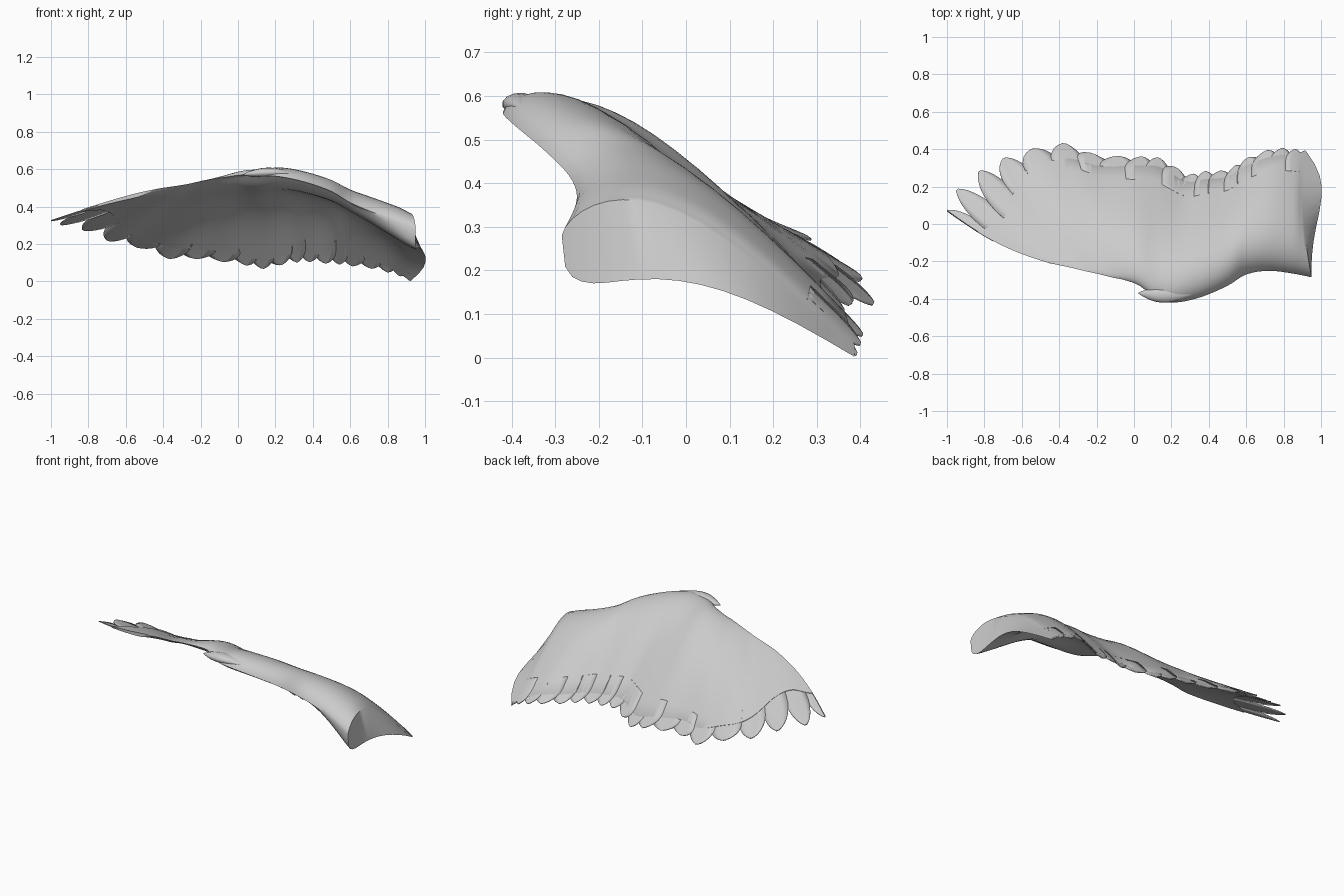
import bpy
import bmesh
from math import sin, cos, pi, radians
from mathutils import Vector

cube = bpy.data.objects.get("Cube")
if cube:
    bpy.data.objects.remove(cube, do_unlink=True)

grey = bpy.data.materials.new("feather grey")
grey.use_nodes = True
GREY = (0.6, 0.6, 0.6, 1)
grey.diffuse_color = GREY
grey.node_tree.nodes["Principled BSDF"].inputs["Base Color"].default_value = GREY

# Leading-edge points and the matching feather tips, wing tip to shoulder
LEAD = [(-.45, -.21, .49), (-.4, -.22, .5), (-.33, -.235, .51), (-.27, -.25, .52),
        (-.2, -.265, .535), (-.12, -.285, .55), (-.05, -.3, .56), (.03, -.33, .57),
        (.12, -.4, .565), (.22, -.42, .56), (.36, -.39, .53), (.5, -.33, .48),
        (.6, -.27, .42), (.72, -.25, .37), (.85, -.265, .32), (.95, -.285, .28)]
TRAIL = [(-1, .07, .33), (-.95, .18, .31), (-.83, .28, .28), (-.7, .35, .225),
         (-.55, .4, .19), (-.38, .43, .13), (-.2, .37, .125), (0, .36, .1),
         (.14, .35, .075), (.28, .27, .105), (.38, .28, .11), (.5, .29, .1),
         (.6, .35, .09), (.74, .4, .07), (.85, .4, .04), (.92, .39, .01)]
LAST = len(LEAD) - 1


def smooth(v, a, b):
    t = min(1, max(0, (v - a) / (b - a)))
    return t * t * (3 - 2 * t)


def along(points, u):
    """Catmull-Rom point on a list of stations."""
    i = min(LAST - 1, max(0, int(u)))
    t = u - i
    a, b, c, d = (Vector(points[min(LAST, max(0, i + k))]) for k in (-1, 0, 1, 2))
    return b + (c - a) * t / 2 + (2 * a - 5 * b + 4 * c - d) * t * t / 2 \
        + (3 * b - a - 3 * c + d) * t ** 3 / 2


def skin(u, s, lower=False):
    """Point on the wing: u runs along the span, s from leading to trailing edge."""
    p = along(LEAD, u).lerp(along(TRAIL, u), s)
    p.y -= .035 * sin(pi * s) * (1 - smooth(u, 0, 4))
    p.z += (.01 + .15 * smooth(u, 2.5, 9.5)) * sin(pi * s ** .7)
    root = smooth(u, 11.5, LAST)
    end = smooth(u, LAST - 1, LAST)
    if lower:
        thick = .012 + .09 * smooth(u, 3, 9) + .075 * root
        bulge = max(0, sin(pi * s ** .4)) ** (3 - 2 * root)
        p.z -= thick * bulge + .01 * min(1, s * 8)
        p.x += end * .075 * sin(pi * s ** 2)
    else:
        p.x -= end * .03 * sin(pi * s)
    return p


def make(name, verts, faces):
    mesh = bpy.data.meshes.new(name)
    mesh.from_pydata(verts, [], faces)
    mesh.materials.append(grey)
    bm = bmesh.new()
    bm.from_mesh(mesh)
    bmesh.ops.recalc_face_normals(bm, faces=bm.faces[:])
    bm.to_mesh(mesh)
    bm.free()
    obj = bpy.data.objects.new(name, mesh)
    bpy.context.collection.objects.link(obj)
    return obj


def loft(rings):
    """Closed rings of an odd point count, joined by quads and capped at both ends."""
    n = len(rings[0])
    verts = [p for ring in rings for p in ring]
    faces = [(r * n + k, r * n + (k + 1) % n, (r + 1) * n + (k + 1) % n, (r + 1) * n + k)
             for r in range(len(rings) - 1) for k in range(n)]
    for base in (0, (len(rings) - 1) * n):
        faces.append((base, base + 1, base + n - 1))
        faces += [(base + k, base + k + 1, base + n - k - 1, base + n - k)
                  for k in range(1, n // 2)]
    return verts, faces


# Fraction of the chord covered by the solid wing before the feathers part
def chord_end(u):
    tip = .1 * (1 - smooth(u, 0, 1.2))
    return .6 + tip + .28 * smooth(u, 1, 4) + .06 * smooth(u, 4, 8) + .055 * smooth(u, 13, LAST)


# Wing body: airfoil rings from the hand to the shoulder
ROWS = 16
rings = []
for c in range(LAST * 4 + 1):
    u = c / 4
    steps = [chord_end(u) * (k / ROWS) ** 1.6 for k in range(ROWS + 1)]
    ring = [skin(u, s) for s in steps]
    ring += [skin(u, s, True) for s in reversed(steps[1:])]
    rings.append(ring)
parts = [make("wing_body", *loft(rings))]


# Feathers: thin rounded blades following the wing skin
def feather(name, u, half, start, parting, drop):
    verts, faces = [], []
    rows, cols = 14, 4
    for r in range(rows + 1):
        s = start + (1 - start) * sin(pi / 2 * r / rows)
        t = min(1, max(0, (s - parting) / (1 - parting)))
        w = half * max(.03, 1 - t ** 2) ** .65
        for c in range(cols + 1):
            v = min(LAST - .1, max(0, u + w * (2 * c / cols - 1)))
            # Blades at either end of the wing keep a sliver of width
            p = skin(v, s) + Vector((.0005 * c, 0, 0))
            p.z -= drop + .003 * (c / cols)
            verts.append(p)
    for r in range(rows):
        for c in range(cols):
            a = r * (cols + 1) + c
            faces.append((a, a + 1, a + cols + 2, a + cols + 1))
    obj = make(name, verts, faces)
    mod = obj.modifiers.new("thickness", 'SOLIDIFY')
    mod.thickness = .005
    mod.offset = 0
    parts.append(obj)


for i in range(6):
    feather(f"primary_feather_{i + 1}", i + .03, .58, chord_end(i) - .15,
            chord_end(i) - .01, .003 + .001 * (i % 2))
for i in range(14):
    feather(f"secondary_feather_{i + 1}", 5.85 + i * .69, .52, .82, .9,
            .003 + .001 * (i % 2))

# Thumb feather: a flattened tapering spindle on the wrist
rings = []
for r in range(13):
    t = r / 12
    size = max(.05, sin(pi * (.04 + .96 * t) ** 1.3)) ** .8
    centre = Vector((.33 - .305 * t, -.37 - .01 * sin(pi * t), .57 + .012 * sin(pi * t)))
    rings.append([centre + Vector((0, .042 * size * cos(a), .026 * size * sin(a)))
                  for a in (2 * pi * k / 13 for k in range(13))])
parts.append(make("thumb_feather", *loft(rings)))

# Smooth shading on every part
bpy.ops.object.select_all(action='DESELECT')
for obj in parts:
    obj.select_set(True)
bpy.context.view_layer.objects.active = parts[0]
bpy.ops.object.shade_smooth_by_angle(angle=radians(50))
